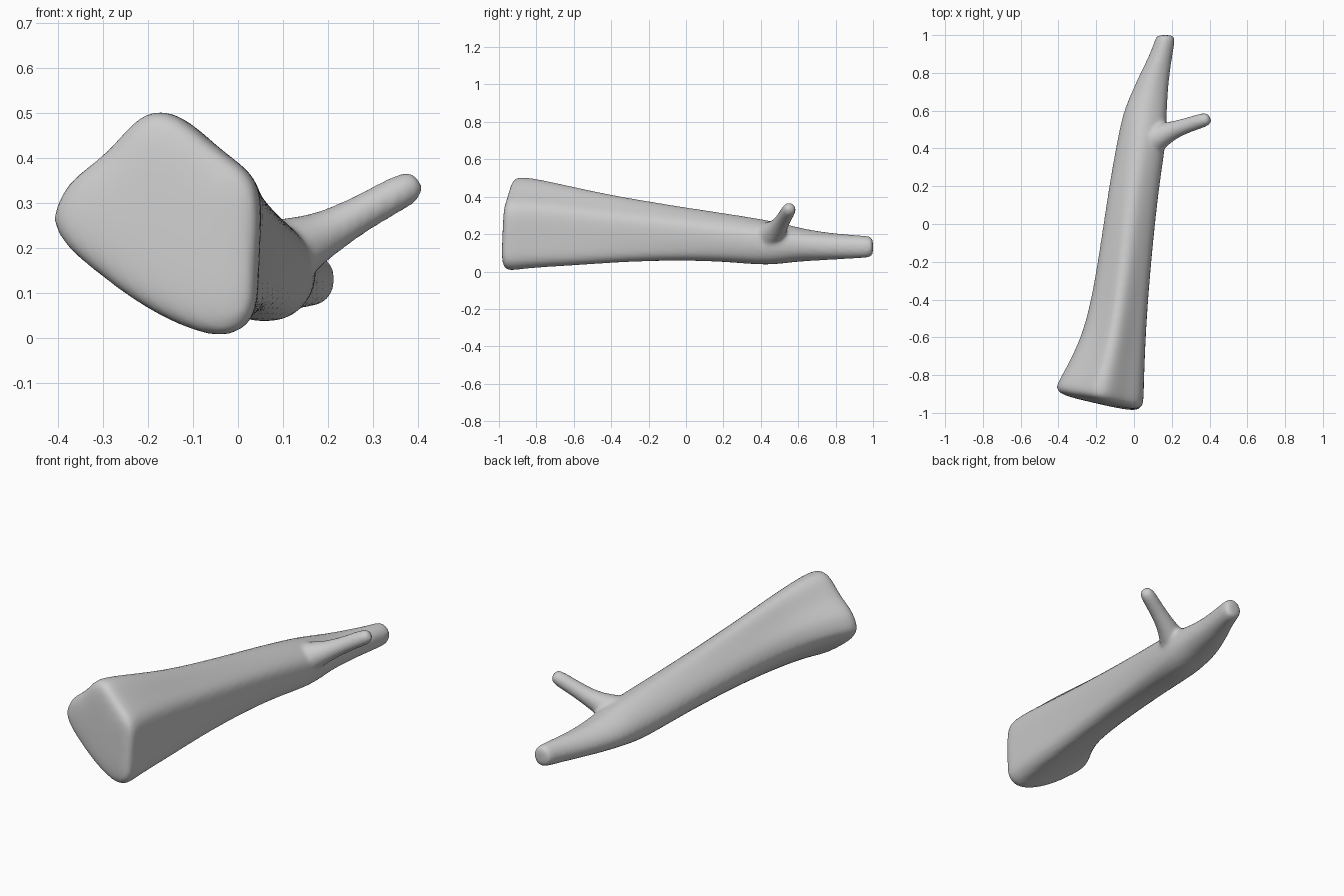
import bpy
import bmesh
import math
from mathutils import Vector

cube = bpy.data.objects.get("Cube")
if cube:
    bpy.data.objects.remove(cube, do_unlink=True)

bark = bpy.data.materials.new("pale_grey_wood")
bark.use_nodes = True
GREY = (0.6, 0.6, 0.6, 1)
bark.diffuse_color = GREY
bark.node_tree.nodes["Principled BSDF"].inputs["Base Color"].default_value = GREY

# Lumpy outline of the butt end (x, z)
BUTT = [(-.415, .28), (-.385, .35), (-.30, .405), (-.24, .48), (-.195, .508),
        (-.135, .498), (-.05, .42), (.02, .375), (.05, .32), (.043, .2),
        (.04, .1), (.032, .04), (-.02, 0), (-.10, .012), (-.22, .07),
        (-.33, .155), (-.385, .2), (-.415, .25)]

# Trunk stations: y, x min, x max, z min, z max
STATIONS = [(-.96, -.415, .05, 0, .508), (-.89, -.38, .052, .01, .502),
            (-.78, -.335, .055, .02, .485), (-.6, -.27, .062, .028, .45),
            (-.4, -.225, .075, .04, .41), (-.2, -.19, .092, .048, .375),
            (0, -.16, .112, .05, .342), (.2, -.13, .135, .045, .312),
            (.4, -.095, .165, .028, .28), (.5, -.075, .175, .035, .26),
            (.6, -.052, .175, .05, .235), (.7, -.01, .18, .055, .215),
            (.8, .035, .19, .062, .203), (.9, .085, .205, .067, .195),
            (.975, .112, .218, .072, .19)]


def trunk_ring(y, x0, x1, z0, z1, scale=1.0):
    """Lumpy section near the butt, turning round toward the tip."""
    cx, cz = (x0 + x1) / 2, (z0 + z1) / 2
    rx, rz = (x1 - x0) / 2 * scale, (z1 - z0) / 2 * scale
    blend = min(max((y + .7) / 1.3, 0), 1)
    skew = min(max((-.45 - y) / .45, 0), 1)
    ring = []
    for px, pz in BUTT:
        v = Vector(((px + .1825) / .2325, (pz - .254) / .254))
        v = v.lerp(v.normalized(), blend) * 1.015
        x, z = cx + v.x * rx, cz + v.y * rz
        ring.append(Vector((x, y + skew * (.05 * z - .2 * x), z)))
    return ring


def loft(bm, rings):
    loops = [[bm.verts.new(p) for p in ring] for ring in rings]
    n = len(loops[0])
    for a, b in zip(loops, loops[1:]):
        for i in range(n):
            j = (i + 1) % n
            bm.faces.new((a[i], a[j], b[j], b[i]))
    bm.faces.new(loops[0][::-1])
    bm.faces.new(loops[-1])


bm = bmesh.new()

# Trunk with softly rounded ends
first, last = STATIONS[0], STATIONS[-1]
rings = [trunk_ring(-1.0, *first[1:], scale=.45),
         trunk_ring(-.992, *first[1:], scale=.91)]
rings += [trunk_ring(*s) for s in STATIONS]
rings += [trunk_ring(.998, *last[1:], scale=.86),
          trunk_ring(1.0, *last[1:], scale=.4)]
loft(bm, rings)

# Side branch flaring into the trunk: x, y, z, radius
PATH = [(.03, .41, .16, .08), (.08, .435, .18, .09), (.14, .465, .207, .07),
        (.2, .495, .235, .05), (.29, .525, .287, .041), (.36, .548, .325, .041),
        (.39, .557, .341, .035), (.402, .562, .347, .018)]
axis = (Vector(PATH[-1][:3]) - Vector(PATH[0][:3])).normalized()
side = axis.cross(Vector((0, 0, 1))).normalized()
up = side.cross(axis)
loft(bm, [[Vector((x, y, z)) + r * (side * math.cos(t) + up * math.sin(t))
           for t in (i * math.tau / 12 for i in range(12))]
          for x, y, z, r in PATH])

bmesh.ops.recalc_face_normals(bm, faces=bm.faces)
mesh = bpy.data.meshes.new("branched_log")
bm.to_mesh(mesh)
bm.free()
log = bpy.data.objects.new("branched_log", mesh)
bpy.context.collection.objects.link(log)
mesh.materials.append(bark)

# Round the loft, fuse trunk and branch, then soften the joint
log.modifiers.new("round", 'SUBSURF').levels = 2
log.modifiers["round"].render_levels = 2
fuse = log.modifiers.new("fuse", 'REMESH')
fuse.mode = 'VOXEL'
fuse.voxel_size = .011
fuse.use_smooth_shade = True
soften = log.modifiers.new("soften", 'SMOOTH')
soften.factor = .5
soften.iterations = 6
